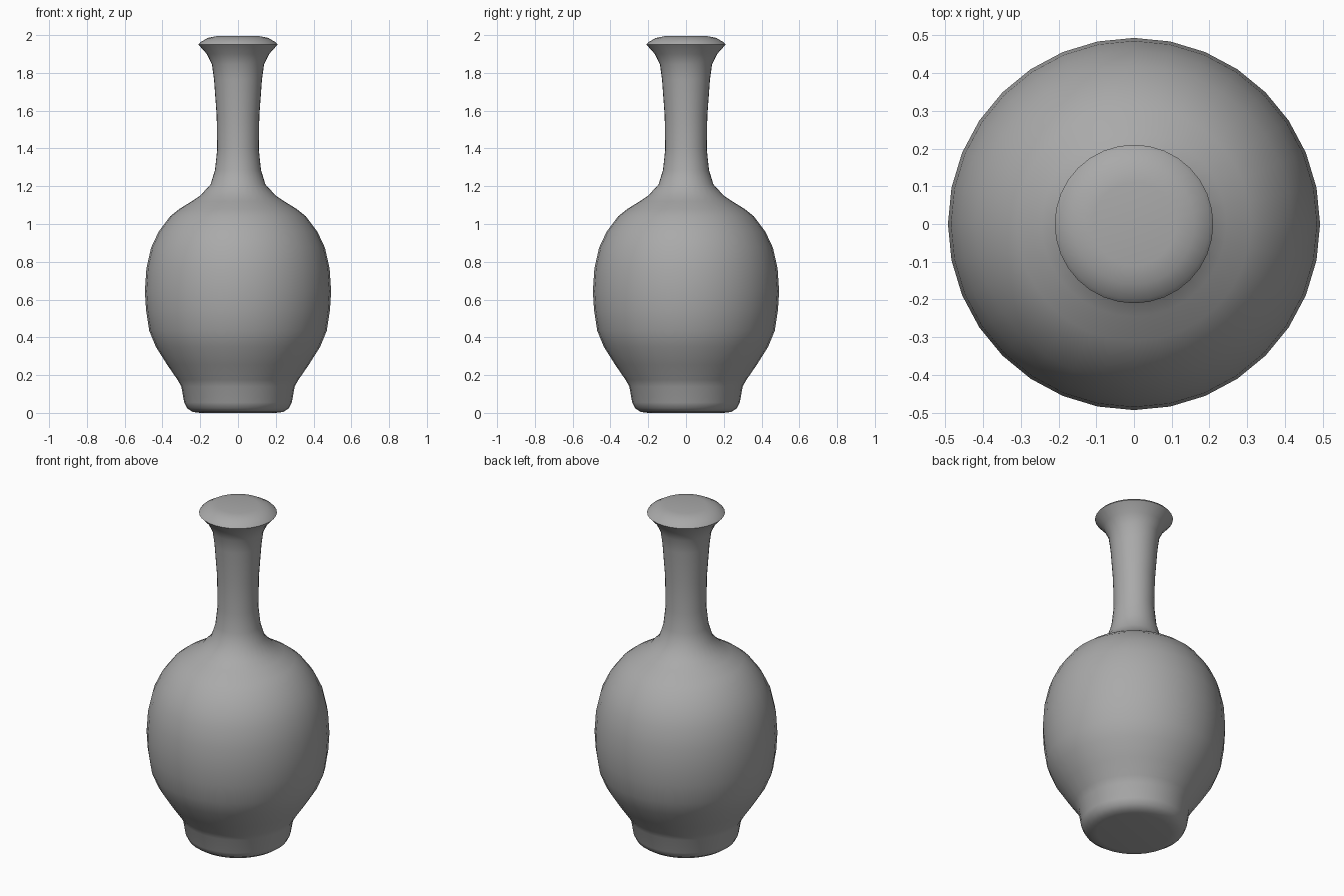
import bpy, bmesh, math

cube = bpy.data.objects.get("Cube")
if cube:
    bpy.data.objects.remove(cube, do_unlink=True)

# Single clay colour
clay = bpy.data.materials.new("grey_clay")
clay.use_nodes = True
colour = (0.4, 0.4, 0.4, 1)
clay.diffuse_color = colour
clay.node_tree.nodes["Principled BSDF"].inputs["Base Color"].default_value = colour

# Half profile (radius, height): foot, belly, shoulder, neck, lip
profile = [
    (0, 0.01), (0.2, 0.005), (0.24, 0.01), (0.27, 0.03), (0.285, 0.06),
    (0.3, 0.145), (0.32, 0.18), (0.375, 0.26), (0.435, 0.355), (0.47, 0.44),
    (0.487, 0.55), (0.493, 0.65), (0.485, 0.77), (0.46, 0.88), (0.42, 0.965),
    (0.36, 1.045), (0.31, 1.085), (0.245, 1.125), (0.2, 1.155), (0.145, 1.215),
    (0.122, 1.29), (0.11, 1.4), (0.113, 1.58), (0.127, 1.77), (0.138, 1.85),
    (0.165, 1.905), (0.21, 1.955), (0.2, 1.967), (0.16, 1.99), (0.11, 2.0),
    (0, 1.995),
]

# Turn the profile into the vase body
bm = bmesh.new()
points = [bm.verts.new((r, 0, z)) for r, z in profile]
edges = [bm.edges.new(pair) for pair in zip(points, points[1:])]
bmesh.ops.spin(bm, geom=points + edges, cent=(0, 0, 0), axis=(0, 0, 1),
               angle=math.tau, steps=32, use_duplicate=False)
bmesh.ops.remove_doubles(bm, verts=bm.verts, dist=0.0005)
bmesh.ops.recalc_face_normals(bm, faces=bm.faces)
low = min(v.co.z for v in bm.verts)
bmesh.ops.translate(bm, verts=bm.verts, vec=(0, 0, -low))

mesh = bpy.data.meshes.new("vase")
bm.to_mesh(mesh)
bm.free()
mesh.materials.append(clay)
vase = bpy.data.objects.new("vase", mesh)
bpy.context.collection.objects.link(vase)

# Smooth the turned surface
bpy.ops.object.select_all(action="DESELECT")
vase.select_set(True)
bpy.context.view_layer.objects.active = vase
bpy.ops.object.shade_smooth_by_angle(angle=math.radians(60))
